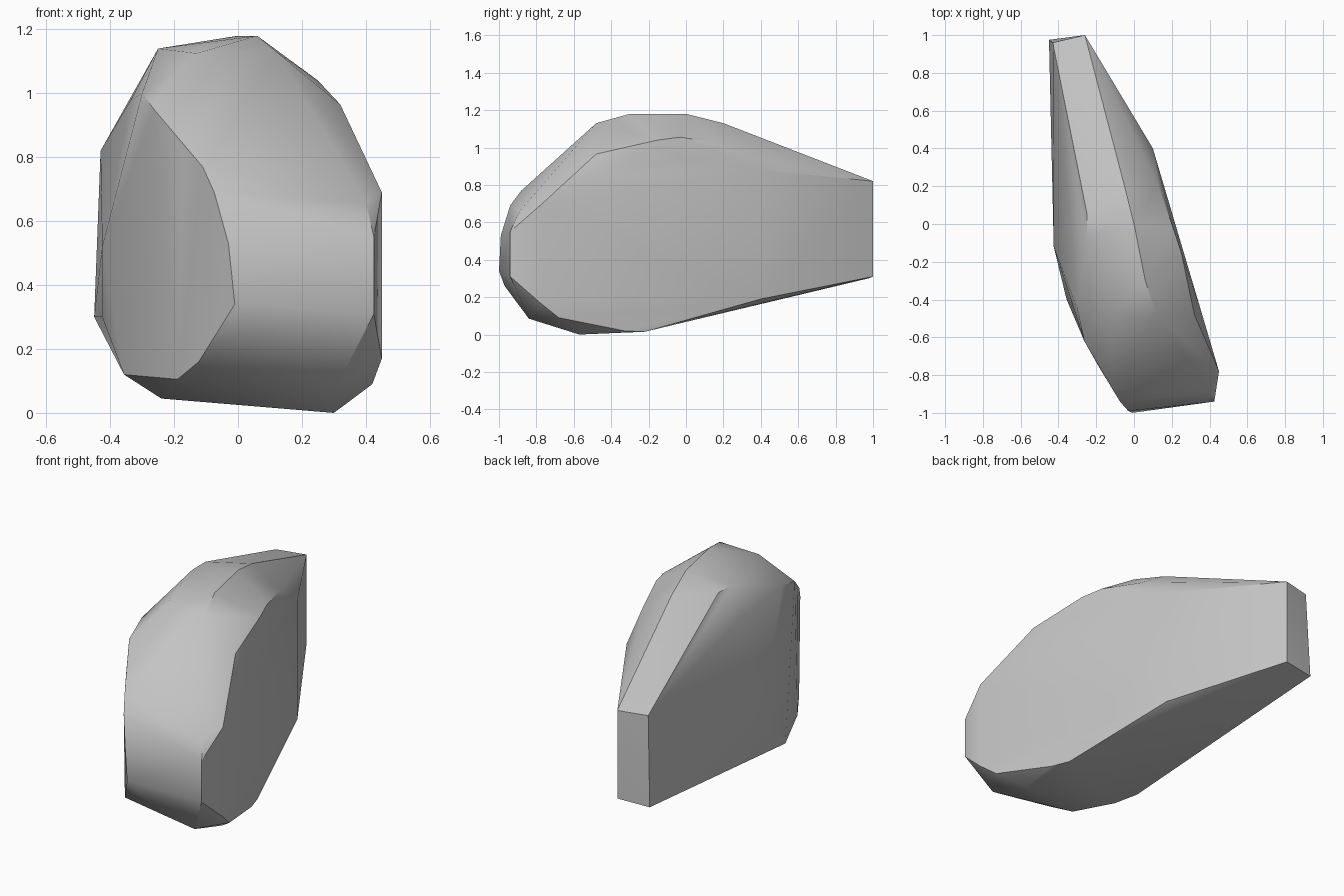
import bpy
import bmesh
import math
from mathutils import Vector

default_cube = bpy.data.objects.get("Cube")
if default_cube:
    bpy.data.objects.remove(default_cube, do_unlink=True)


def make_material(name, colour):
    material = bpy.data.materials.new(name)
    material.use_nodes = True
    material.diffuse_color = colour
    shader = material.node_tree.nodes["Principled BSDF"]
    shader.inputs["Base Color"].default_value = colour
    shader.inputs["Roughness"].default_value = 0.9
    return material


def plan_x(plan, y):
    """Follow a plan curve of (y, x) points with straight segments."""
    for (y_start, x_start), (y_end, x_end) in zip(plan, plan[1:]):
        if y <= y_end:
            blend = (y - y_start) / (y_end - y_start)
            return x_start + blend * (x_end - x_start)
    return plan[-1][1]


def wrap_outline(plan, outline):
    """Bend a flat (y, z) outline onto a plan curve."""
    return [Vector((plan_x(plan, y), y, z)) for y, z in outline]


def hull_object(name, points, material):
    """Close a set of corner points into one faceted boulder."""
    mesh = bpy.data.meshes.new(name)
    bm = bmesh.new()
    for point in points:
        bm.verts.new(point)
    bmesh.ops.convex_hull(bm, input=bm.verts)
    loose = [vert for vert in bm.verts if not vert.link_faces]
    bmesh.ops.delete(bm, geom=loose, context="VERTS")
    bmesh.ops.recalc_face_normals(bm, faces=bm.faces)
    bm.to_mesh(mesh)
    bm.free()
    mesh.materials.append(material)
    result = bpy.data.objects.new(name, mesh)
    bpy.context.collection.objects.link(result)
    return result


# Bulging flank on the -x side
bulging_plan = [(-1, -.01), (-.98, -.05), (-.65, -.25), (-.42, -.35),
                (-.24, -.41), (-.12, -.425), (.975, -.45)]
bulging_outline = [(-1, .34), (-.99, .53), (-.94, .69), (-.88, .77),
                   (-.78, .83), (-.62, .95), (-.12, .52),
                   (-.12, .3), (-.4, .12), (-.75, .105), (-.86, .16),
                   (.975, .3)]

# Flatter flank on the +x side
flat_plan = [(-.94, .425), (-.78, .45), (.4, .1), (1, -.26)]
flat_outline = [(-.94, .55), (-.94, .31), (-.78, .69), (-.78, .17),
                (-.68, .09), (-.45, .86), (0, .93), (.4, .88),
                (-.33, .02), (0, .11), (.4, .19),
                (1, .82), (1, .31)]

# Rounded shoulder between the flat flank and the crest
shoulder = [(.4, -.89, .66), (.32, -.48, .965), (.25, -.15, 1.04),
            (.21, -.03, 1.055), (.13, .2, 1.02)]

# Crest, then the underside and lower nose
crest = [(-.43, .96, .82), (-.335, 0, .98), (-.3, -.45, 1),
         (-.25, .06, 1.14), (-.25, -.06, 1.14), (-.13, -.48, 1.125),
         (.12, -.48, 1.13), (.06, -.3, 1.18), (0, 0, 1.18),
         (-.05, .2, 1.13)]
underside = [(.3, -.57, 0), (-.24, -.45, .045), (.31, -.84, .085),
             (.28, -.22, .015), (.05, -.97, .26)]

corners = wrap_outline(bulging_plan, bulging_outline)
corners += wrap_outline(flat_plan, flat_outline)
corners += shoulder + crest + underside

stone_grey = make_material("stone grey", (.55, .55, .55, 1))
boulder = hull_object("boulder", corners, stone_grey)

# Soft facets with crisp main edges
bpy.ops.object.select_all(action="DESELECT")
boulder.select_set(True)
bpy.context.view_layer.objects.active = boulder
bpy.ops.object.shade_smooth_by_angle(angle=math.radians(30))
